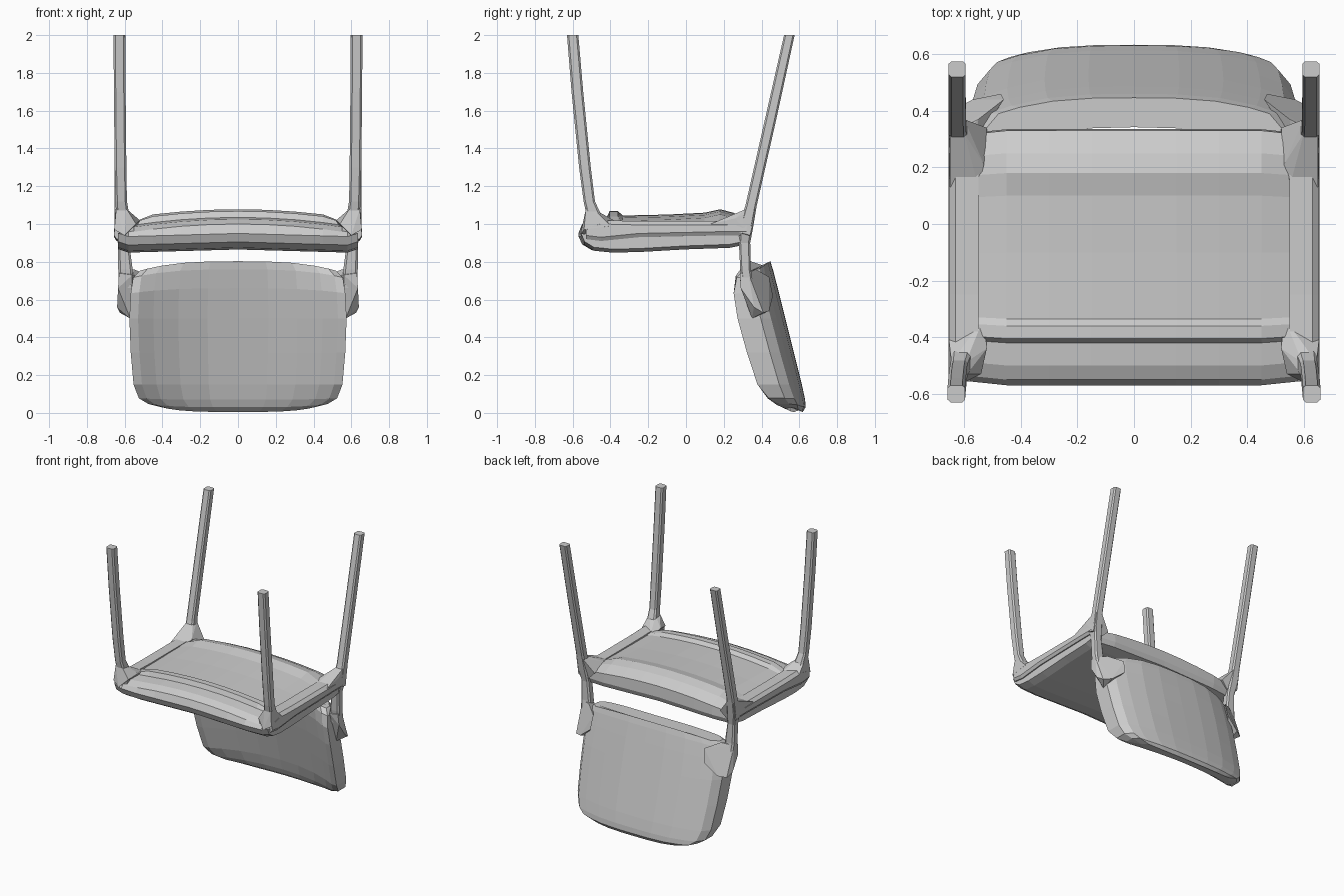
import bpy, bmesh


def finish(name, bm):
    bmesh.ops.recalc_face_normals(bm, faces=bm.faces)
    me = bpy.data.meshes.new(name)
    bm.to_mesh(me)
    bm.free()
    ob = bpy.data.objects.new(name, me)
    bpy.context.collection.objects.link(ob)
    return ob


def loft(name, loops):
    """Skin a row of equal-length point loops and cap both ends."""
    bm = bmesh.new()
    rings = [[bm.verts.new(p) for p in lp] for lp in loops]
    n = len(rings[0])
    for a, b in zip(rings, rings[1:]):
        for i in range(n):
            bm.faces.new((a[i], a[(i + 1) % n], b[(i + 1) % n], b[i]))
    bm.faces.new(rings[0])
    bm.faces.new(rings[-1])
    return finish(name, bm)


def hull(name, points):
    """Convex block around a few points."""
    bm = bmesh.new()
    for p in points:
        bm.verts.new(p)
    bmesh.ops.convex_hull(bm, input=bm.verts)
    loose = [v for v in bm.verts if not v.link_faces]
    bmesh.ops.delete(bm, geom=loose, context='VERTS')
    return finish(name, bm)


def section(x, y, z, hx, hy, c=0.68):
    """Chamfered rectangle in the xy plane."""
    return [(x + hx * a, y + hy * b, z) for a, b in
            ((1, -c), (1, c), (c, 1), (-c, 1), (-1, c), (-1, -c), (-c, -1), (c, -1))]


def loft_pair(name, loops):
    for s, side in ((1, "right"), (-1, "left")):
        loft(f"{side}_{name}", [[(s * x, y, z) for x, y, z in lp] for lp in loops])


def hull_pair(name, points):
    for s, side in ((1, "right"), (-1, "left")):
        hull(f"{side}_{name}", [(s * x, y, z) for x, y, z in points])


# Legs (chair is upside down, so feet are at z = 2)
loft_pair("front_leg", [
    section(0.628, -0.60, 2.0, 0.031, 0.030),
    section(0.626, -0.575, 1.70, 0.031, 0.031),
    section(0.622, -0.535, 1.30, 0.031, 0.031),
    section(0.618, -0.512, 1.12, 0.030, 0.030),
    section(0.610, -0.485, 1.04, 0.036, 0.040),
    section(0.600, -0.46, 0.96, 0.045, 0.06)])
loft_pair("back_leg", [
    section(0.625, 0.547, 2.0, 0.030, 0.028),
    section(0.625, 0.447, 1.55, 0.030, 0.030),
    section(0.624, 0.345, 1.10, 0.031, 0.030),
    section(0.618, 0.317, 0.98, 0.036, 0.038),
    section(0.606, 0.310, 0.90, 0.030, 0.030),
    section(0.596, 0.315, 0.76, 0.038, 0.028),
    section(0.590, 0.33, 0.66, 0.038, 0.03)])

# Flared joints between legs and seat
hull_pair("front_joint", [
    (0.59, -0.53, 1.08), (0.645, -0.53, 1.08), (0.645, -0.49, 1.08), (0.595, -0.49, 1.08),
    (0.655, -0.54, 0.97), (0.655, -0.40, 0.99), (0.54, -0.53, 1.00), (0.52, -0.44, 1.02),
    (0.53, -0.33, 0.99), (0.58, -0.40, 1.00), (0.60, -0.56, 0.94)])
hull_pair("back_joint", [
    (0.60, 0.32, 1.08), (0.65, 0.32, 1.08), (0.65, 0.37, 1.08), (0.60, 0.37, 1.08),
    (0.655, 0.26, 1.03), (0.655, 0.34, 0.94), (0.53, 0.21, 1.02), (0.55, 0.13, 1.00),
    (0.65, 0.13, 1.00), (0.52, 0.34, 0.98), (0.58, 0.33, 0.92)])

# Seat: side profile lofted across x, arched in the middle
under = [(-0.55, 1.0), (-0.50, 1.025), (-0.42, 1.035), (-0.405, 1.068), (-0.36, 1.068),
         (-0.335, 1.045), (-0.10, 1.05), (0.10, 1.06), (0.18, 1.078), (0.25, 1.06), (0.33, 1.02)]
face = [(0.335, 0.94), (0.32, 0.905), (0.24, 0.89), (0.0, 0.882), (-0.25, 0.868),
        (-0.40, 0.865), (-0.50, 0.875), (-0.55, 0.905), (-0.57, 0.95)]


def seat_loop(x):
    t = abs(x) / 0.64
    pinch = 1 if t < 0.9 else 0.97
    lift = 0.02 if t > 0.95 else 0
    ym = lambda y: -0.115 + (y + 0.115) * pinch
    top = [(x, ym(y), min(z - 0.055 * t ** 2, 1.0 if t > 0.8 else 2)) for y, z in under]
    return top + [(x, ym(y), z - 0.018 * t + lift) for y, z in face]


loft("seat", [seat_loop(x) for x in
              (-0.635, -0.58, -0.45, -0.3, -0.15, 0, 0.15, 0.3, 0.45, 0.58, 0.635)])

# Side rails along the seat edges
loft_pair("side_rail", [
    [(0.55, y, zb), (0.643, y, zb), (0.656, y, zb + 0.02), (0.654, y, zt - 0.02), (0.63, y, zt), (0.55, y, zt)]
    for y, zb, zt in ((-0.53, 0.92, 1.0), (-0.45, 0.91, 1.02), (-0.25, 0.93, 1.015),
                      (0.2, 0.94, 1.015), (0.32, 0.94, 1.015))])


# Curved backrest: bent sections stacked up in z, front more curved than back
def back_loop(z, w, h, bend):
    front, back = [], []
    for u in (-1, -0.92, -0.78, -0.55, -0.28, 0, 0.28, 0.55, 0.78, 0.92, 1):
        x = u * w
        mid = 0.570 - 0.175 * (z - 0.1) / 0.7
        e = abs(x) / 0.57
        rim = 0.022 if abs(u) == 1 else 0
        zz = z - 0.05 * abs(u) ** 3 * max(z - 0.5, 0) / 0.3 + 0.025 * u ** 4 * max(0, 1 - z / 0.1)
        front.append((x, mid - h - bend * e ** 2.2 + rim, zz))
        back.append((x, mid + h - 0.095 * e ** 3 - 1.5 * rim, zz))
    return front + back[::-1]


loft("backrest", [back_loop(*r) for r in (
    (0.005, 0.40, 0.024, 0.10), (0.03, 0.475, 0.046, 0.11), (0.07, 0.525, 0.053, 0.13),
    (0.15, 0.553, 0.056, 0.155), (0.32, 0.568, 0.056, 0.16), (0.50, 0.575, 0.056, 0.16),
    (0.66, 0.568, 0.056, 0.145), (0.76, 0.555, 0.055, 0.11), (0.803, 0.52, 0.052, 0.075))])

# Brackets wrapping the backrest edges
hull_pair("backrest_bracket", [
    (0.56, 0.285, 0.73), (0.63, 0.285, 0.74), (0.63, 0.33, 0.74), (0.635, 0.29, 0.66),
    (0.64, 0.36, 0.56), (0.625, 0.41, 0.53), (0.57, 0.44, 0.54), (0.47, 0.46, 0.62),
    (0.46, 0.44, 0.72), (0.55, 0.37, 0.76), (0.57, 0.35, 0.50)])
